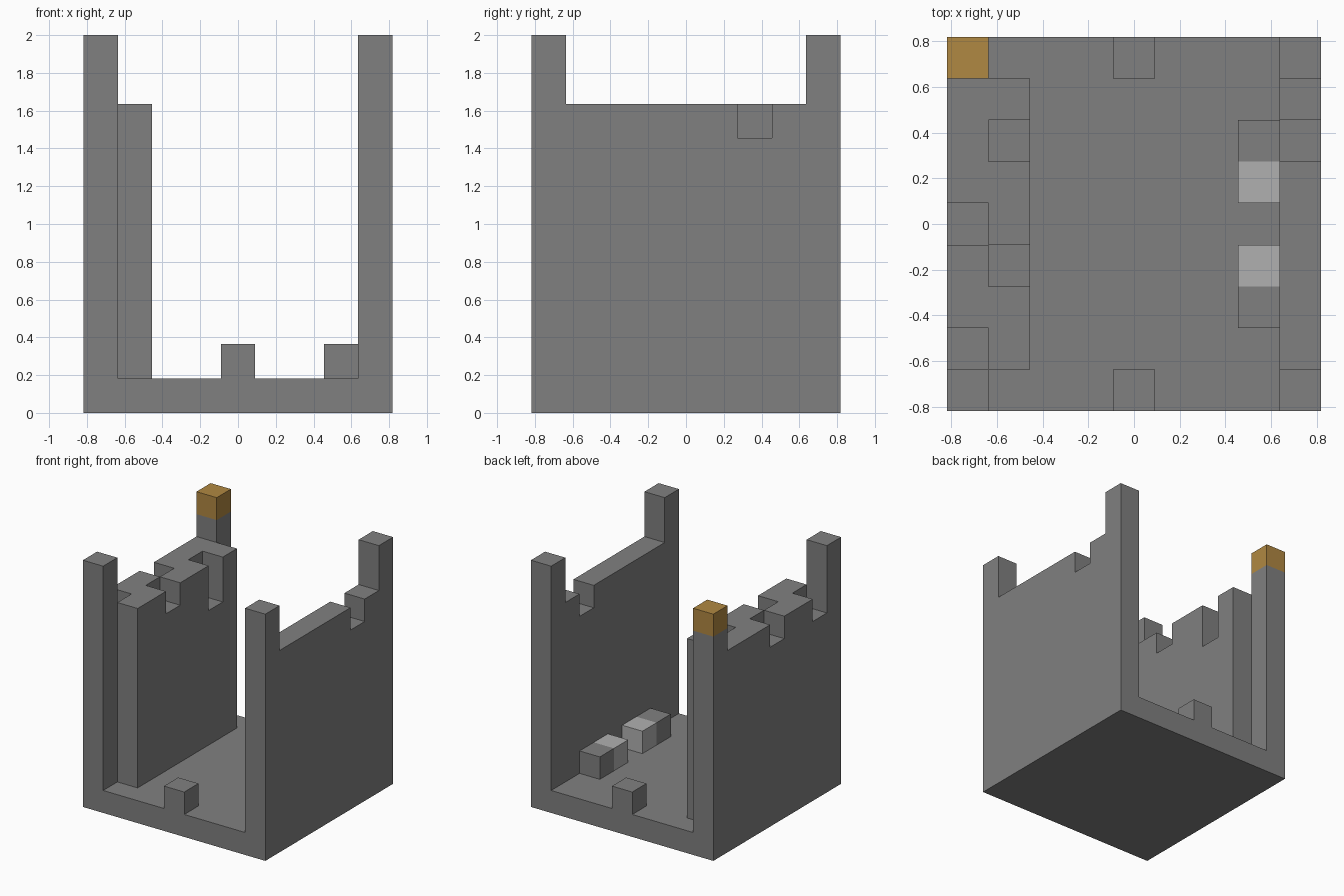
import bpy
import bmesh

default = bpy.data.objects.get("Cube")
if default:
    bpy.data.objects.remove(default, do_unlink=True)

U = 2 / 11      # one block
HALF = 4.5      # half of the nine-block footprint


def material(name, rgb):
    m = bpy.data.materials.new(name)
    m.use_nodes = True
    m.diffuse_color = (*rgb, 1)
    m.node_tree.nodes["Principled BSDF"].inputs["Base Color"].default_value = (*rgb, 1)
    return m


STONE = material("grey stone", (0.216, 0.216, 0.216))
PALE = material("pale stone", (0.434, 0.434, 0.434))
WOOD = material("orange wood", (0.434, 0.246, 0.054))


def extrude_profile(name, outline, x, width, mat):
    """Extrude a (y, z) outline in block units along x."""
    bm = bmesh.new()
    face = bm.faces.new([bm.verts.new(((x - HALF) * U, (y - HALF) * U, z * U))
                         for y, z in outline])
    side = bmesh.ops.extrude_face_region(bm, geom=[face])["geom"]
    moved = [v for v in side if isinstance(v, bmesh.types.BMVert)]
    bmesh.ops.translate(bm, verts=moved, vec=(width * U, 0, 0))
    bmesh.ops.recalc_face_normals(bm, faces=bm.faces)
    mesh = bpy.data.meshes.new(name)
    bm.to_mesh(mesh)
    bm.free()
    mesh.materials.append(mat)
    obj = bpy.data.objects.new(name, mesh)
    bpy.context.collection.objects.link(obj)
    return obj


def block(name, x, y, z, mat=STONE, size=(1, 1, 1)):
    w, d, h = size
    outline = [(y, z), (y + d, z), (y + d, z + h), (y, z + h)]
    return extrude_profile(name, outline, x, w, mat)


def stepped_wall(name, x, y, tops):
    """Wall along y whose top follows one height per block."""
    outline = [(y + len(tops), 1), (y, 1)]
    last = None
    for k, top in enumerate(tops):
        if top != last:
            if last is not None:
                outline.append((y + k, last))
            outline.append((y + k, top))
        last = top
    outline.append((y + len(tops), last))
    return extrude_profile(name, outline, x, 1, STONE)


# Floor slab
block("floor", 0, 0, 0, size=(9, 9, 1))

# Ruined walls, heights listed from front to back
stepped_wall("left_wall", 8, 0, [11, 9, 9, 9, 9, 9, 8, 9, 11])
stepped_wall("right_wall", 0, 0, [11, 8, 9, 9, 8, 9, 9, 9, 10])
stepped_wall("right_inner_wall", 1, 1, [9, 9, 8, 9, 9, 7, 9])

# Coloured cap of the back right post
block("post_cap", 0, 8, 10, WOOD)

# Door stubs at the middle of the open ends
for label, y in (("front", 0), ("back", 8)):
    block(label + "_stub", 4, y, 1)

# Two pairs of loose blocks beside the left wall
for label, pale_y, grey_y in (("front", 3, 2), ("back", 5, 6)):
    block(label + "_pale_block", 7, pale_y, 1, PALE)
    block(label + "_grey_block", 7, grey_y, 1)
